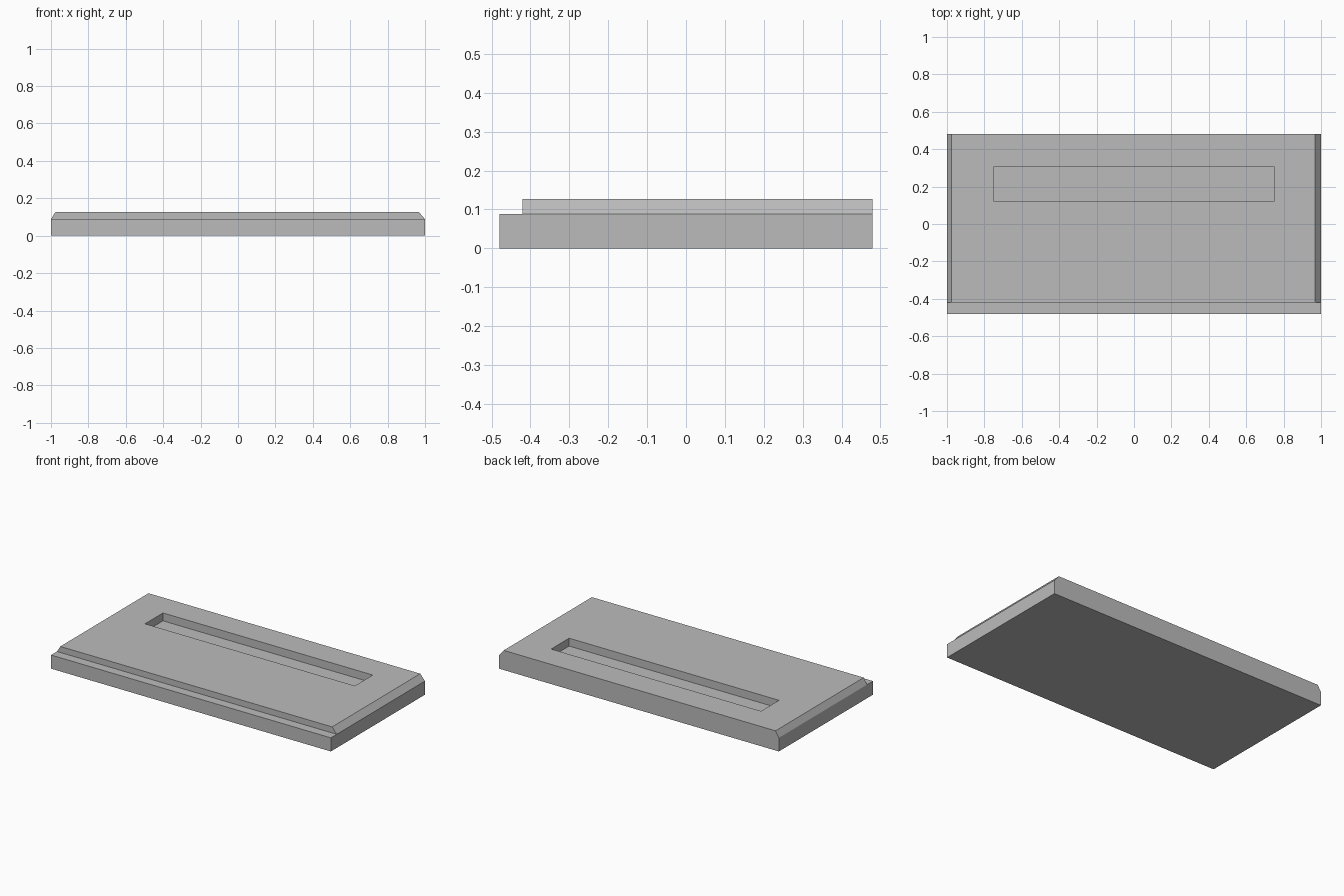
import bpy
import bmesh
from mathutils import Vector

default_cube = bpy.data.objects.get("Cube")
if default_cube:
    bpy.data.objects.remove(default_cube, do_unlink=True)

HALF_DEPTH = 0.48
STEP_Y = -0.42
EDGE_Z, TOP_Z = 0.088, 0.127
SLOT_FLOOR = 0.076

grey = bpy.data.materials.new("plain_grey")
grey.use_nodes = True
colour = (0.5, 0.5, 0.5, 1)
grey.diffuse_color = colour
grey.node_tree.nodes["Principled BSDF"].inputs["Base Color"].default_value = colour


def extrude_profile(name, profile, y0, y1):
    """Extrude an x/z outline from y0 to y1."""
    bm = bmesh.new()
    face = bm.faces.new([bm.verts.new((x, y0, z)) for x, z in profile])
    new = bmesh.ops.extrude_face_region(bm, geom=[face])["geom"]
    verts = [v for v in new if isinstance(v, bmesh.types.BMVert)]
    bmesh.ops.translate(bm, verts=verts, vec=Vector((0, y1 - y0, 0)))
    bmesh.ops.recalc_face_normals(bm, faces=bm.faces)
    mesh = bpy.data.meshes.new(name)
    bm.to_mesh(mesh)
    bm.free()
    mesh.materials.append(grey)
    obj = bpy.data.objects.new(name, mesh)
    bpy.context.collection.objects.link(obj)
    return obj


def cut_box(target, x, y0, y1, z0, z1):
    """Cut a box, symmetric in x, out of the target."""
    cutter = extrude_profile("cutter", [(-x, z0), (x, z0), (x, z1), (-x, z1)], y0, y1)
    cutter.hide_render = True
    mod = target.modifiers.new("cut", 'BOOLEAN')
    mod.operation = 'DIFFERENCE'
    mod.solver = 'EXACT'
    mod.object = cutter
    bpy.context.view_layer.objects.active = target
    bpy.ops.object.modifier_apply(modifier=mod.name)
    bpy.data.objects.remove(cutter, do_unlink=True)


# Slab with chamfered side edges
slab = extrude_profile("slab", [
    (-1, 0), (1, 0), (1, EDGE_Z), (0.967, TOP_Z), (-0.976, TOP_Z), (-1, EDGE_Z),
], -HALF_DEPTH, HALF_DEPTH)

# Front ledge
cut_box(slab, 1.2, -0.6, STEP_Y, EDGE_Z, 0.3)

# Long recessed slot near the back
cut_box(slab, 0.75, 0.122, 0.305, SLOT_FLOOR, 0.3)
